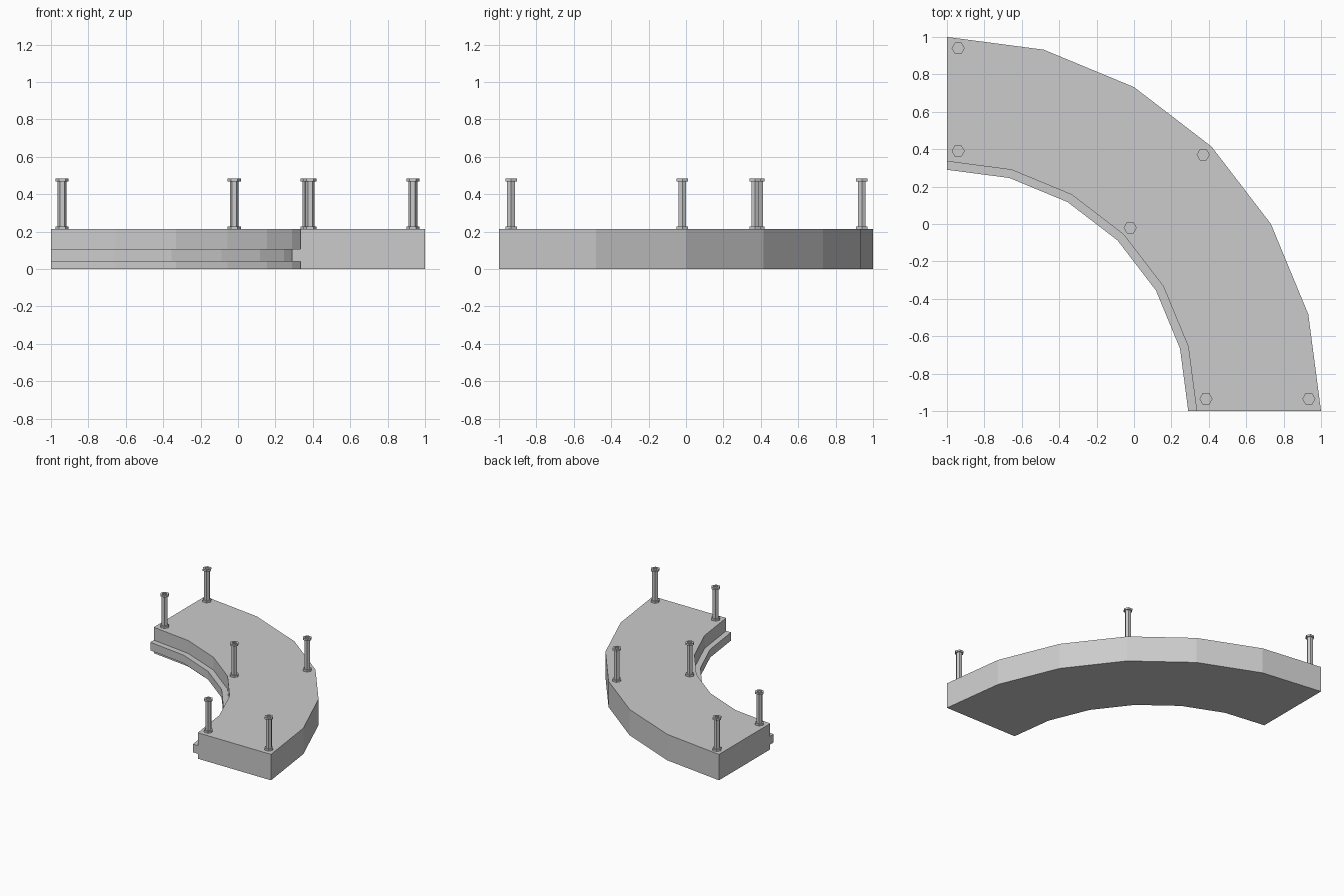
import bpy
import math

cube = bpy.data.objects.get("Cube")
if cube:
    bpy.data.objects.remove(cube, do_unlink=True)


def make_material(name, value):
    mat = bpy.data.materials.new(name)
    mat.use_nodes = True
    colour = (value, value, value, 1)
    mat.diffuse_color = colour
    mat.node_tree.nodes["Principled BSDF"].inputs["Base Color"].default_value = colour
    return mat


def make_object(name, verts, faces, mat, location=(0, 0, 0)):
    mesh = bpy.data.meshes.new(name)
    mesh.from_pydata(verts, [], faces)
    mesh.materials.append(mat)
    obj = bpy.data.objects.new(name, mesh)
    obj.location = location
    bpy.context.collection.objects.link(obj)
    return obj


def sweep(name, profile, steps, mat):
    """Sweep a closed (radius, height) profile through a quarter turn."""
    n = len(profile)
    verts = []
    for i in range(steps + 1):
        a = math.pi / 2 * i / steps
        verts += [(r * math.cos(a) - 1, r * math.sin(a) - 1, z) for r, z in profile]
    faces = [(i * n + j, i * n + (j + 1) % n, (i + 1) * n + (j + 1) % n, (i + 1) * n + j)
             for i in range(steps) for j in range(n)]
    faces += [tuple(reversed(range(n))), tuple(range(steps * n, steps * n + n))]
    return make_object(name, verts, faces, mat)


def lathe(name, profile, sides, mat, location):
    """Turn an open (radius, height) profile into a capped prism."""
    verts = [(r * math.cos(math.tau * k / sides), r * math.sin(math.tau * k / sides), z)
             for r, z in profile for k in range(sides)]
    faces = [(i * sides + k, i * sides + (k + 1) % sides,
              (i + 1) * sides + (k + 1) % sides, (i + 1) * sides + k)
             for i in range(len(profile) - 1) for k in range(sides)]
    last = (len(profile) - 1) * sides
    faces += [tuple(reversed(range(sides))), tuple(range(last, last + sides))]
    return make_object(name, verts, faces, mat, location)


grey = make_material("light grey", 0.6)

# Curved platform with a projecting rail along its inner edge
INNER, RAIL, OUTER = 1.335, 1.29, 2.0
LOW, HIGH, TOP = 0.04, 0.107, 0.213
platform_profile = [(OUTER, 0), (OUTER, TOP), (INNER, TOP), (INNER, HIGH),
                    (RAIL, HIGH), (RAIL, LOW), (INNER, LOW), (INNER, 0)]
sweep("curved_platform", platform_profile, 6, grey)

# Hexagonal posts with a foot flange and a head with a small socket
FOOT, SHAFT, SOCKET = 0.035, 0.024, 0.018
post_profile = [(FOOT, 0), (FOOT, 0.015), (SHAFT, 0.015), (SHAFT, 0.255),
                (FOOT, 0.255), (FOOT, 0.27), (SOCKET, 0.27), (SOCKET, 0.262)]
post_spots = {
    "back_outer_post": (-0.94, 0.94), "back_inner_post": (-0.94, 0.39),
    "middle_outer_post": (0.37, 0.37), "middle_inner_post": (-0.02, -0.02),
    "front_inner_post": (0.385, -0.935), "front_outer_post": (0.935, -0.935),
}
for name, (x, y) in post_spots.items():
    lathe(name, post_profile, 6, grey, (x, y, TOP))
